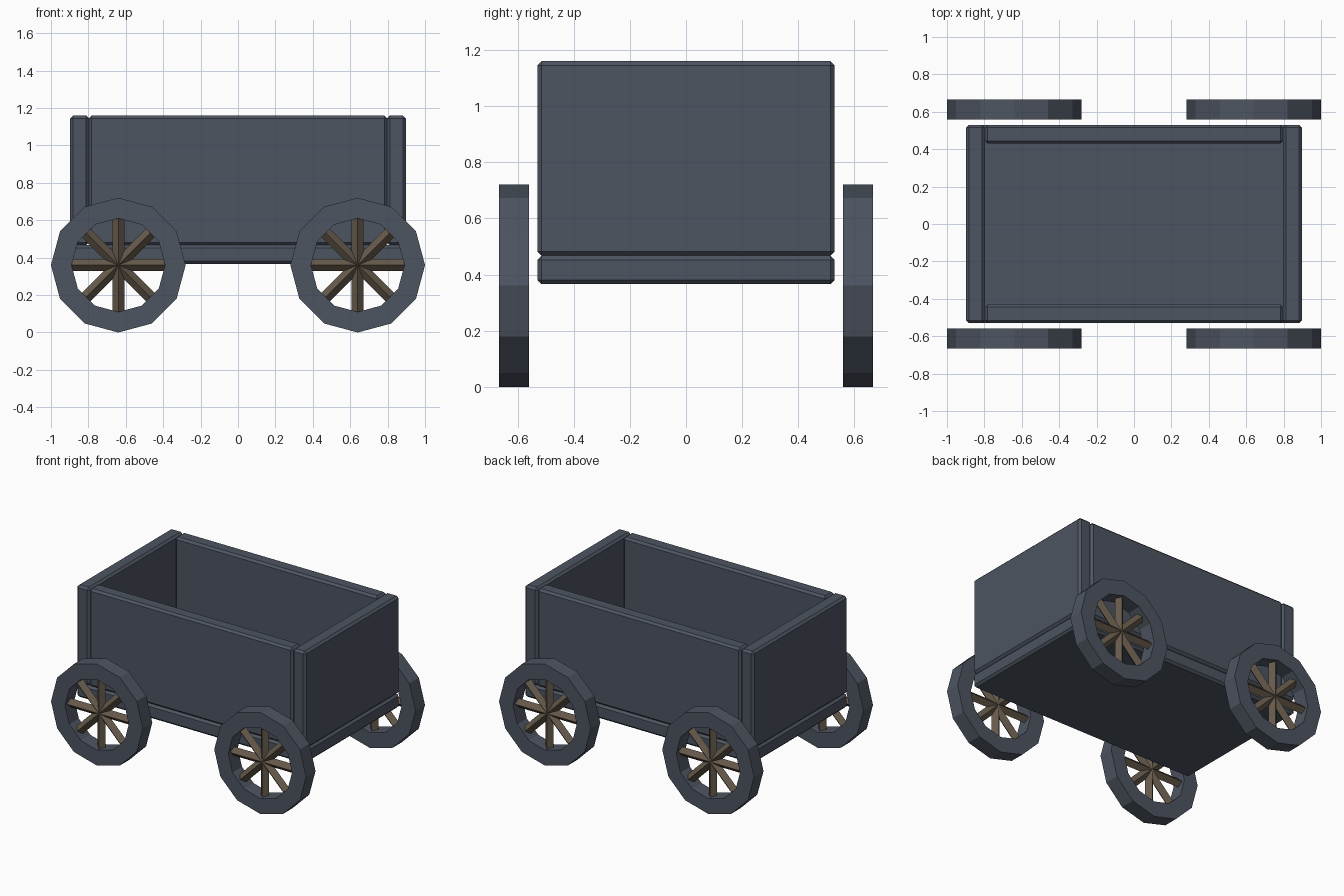
import bpy, bmesh
from math import pi, sin, cos
from mathutils import Matrix

if "Cube" in bpy.data.objects:
    bpy.data.objects.remove(bpy.data.objects["Cube"])


def material(name, rgb):
    m = bpy.data.materials.new(name)
    m.diffuse_color = (*rgb, 1)
    m.use_nodes = True
    m.node_tree.nodes["Principled BSDF"].inputs["Base Color"].default_value = m.diffuse_color
    return m


slate = material("slate_paint", (0.075, 0.09, 0.12))
wood = material("brown_wood", (0.13, 0.10, 0.068))


def finish(bm, name, mat):
    bmesh.ops.recalc_face_normals(bm, faces=bm.faces)
    me = bpy.data.meshes.new(name)
    bm.to_mesh(me)
    bm.free()
    me.materials.append(mat)
    ob = bpy.data.objects.new(name, me)
    bpy.context.collection.objects.link(ob)
    return ob


def board(name, lo, hi, bevel=0.015):
    """Box between two corners with chamfered edges."""
    bm = bmesh.new()
    bmesh.ops.create_cube(bm, size=1)
    for v in bm.verts:
        v.co = [(a + b) / 2 + c * (b - a) for a, b, c in zip(lo, hi, v.co)]
    bmesh.ops.bevel(bm, geom=bm.edges[:], offset=bevel, segments=1, affect='EDGES')
    return finish(bm, name, slate)


def rim(name, x, y, z, outer=0.36, inner=0.25, half=0.053, n=12):
    """Twelve-sided flat ring lying in the xz plane."""
    bm = bmesh.new()
    profile = [(outer, -half), (outer, half), (inner, half), (inner, -half)]
    loops = []
    for i in range(n):
        a = 2 * pi * i / n
        loops.append([bm.verts.new((x + r * cos(a), y + d, z + r * sin(a))) for r, d in profile])
    for i in range(n):
        p, q = loops[i], loops[(i + 1) % n]
        for j in range(4):
            k = (j + 1) % 4
            bm.faces.new((p[j], p[k], q[k], q[j]))
    return finish(bm, name, slate)


def spokes(name, x, y, z, length=0.51, radius=0.032):
    """Four diamond-section bars crossing at the wheel centre."""
    bm = bmesh.new()
    for i in range(4):
        m = Matrix.Translation((x, y, z)) @ Matrix.Rotation(i * pi / 4, 4, 'Y')
        bmesh.ops.create_cone(bm, cap_ends=True, segments=4, radius1=radius,
                              radius2=radius, depth=length, matrix=m)
    return finish(bm, name, wood)


# Cart bed
board("floor", (-0.897, -0.53, 0.366), (0.897, 0.53, 0.467))

# Side and end walls
for s, side, end in ((-1, "front", "left"), (1, "back", "right")):
    y0, y1 = sorted((s * 0.43, s * 0.53))
    board(side + "_wall", (-0.797, y0, 0.467), (0.797, y1, 1.16))
    x0, x1 = sorted((s * 0.797, s * 0.897))
    board(end + "_wall", (x0, -0.53, 0.467), (x1, 0.53, 1.16))

# Wheels
for sx, ex in ((-1, "left"), (1, "right")):
    for sy, ey in ((-1, "front"), (1, "back")):
        centre = (sx * 0.64, sy * 0.613, 0.36)
        rim(f"{ey}_{ex}_wheel_rim", *centre)
        spokes(f"{ey}_{ex}_wheel_spokes", *centre)
